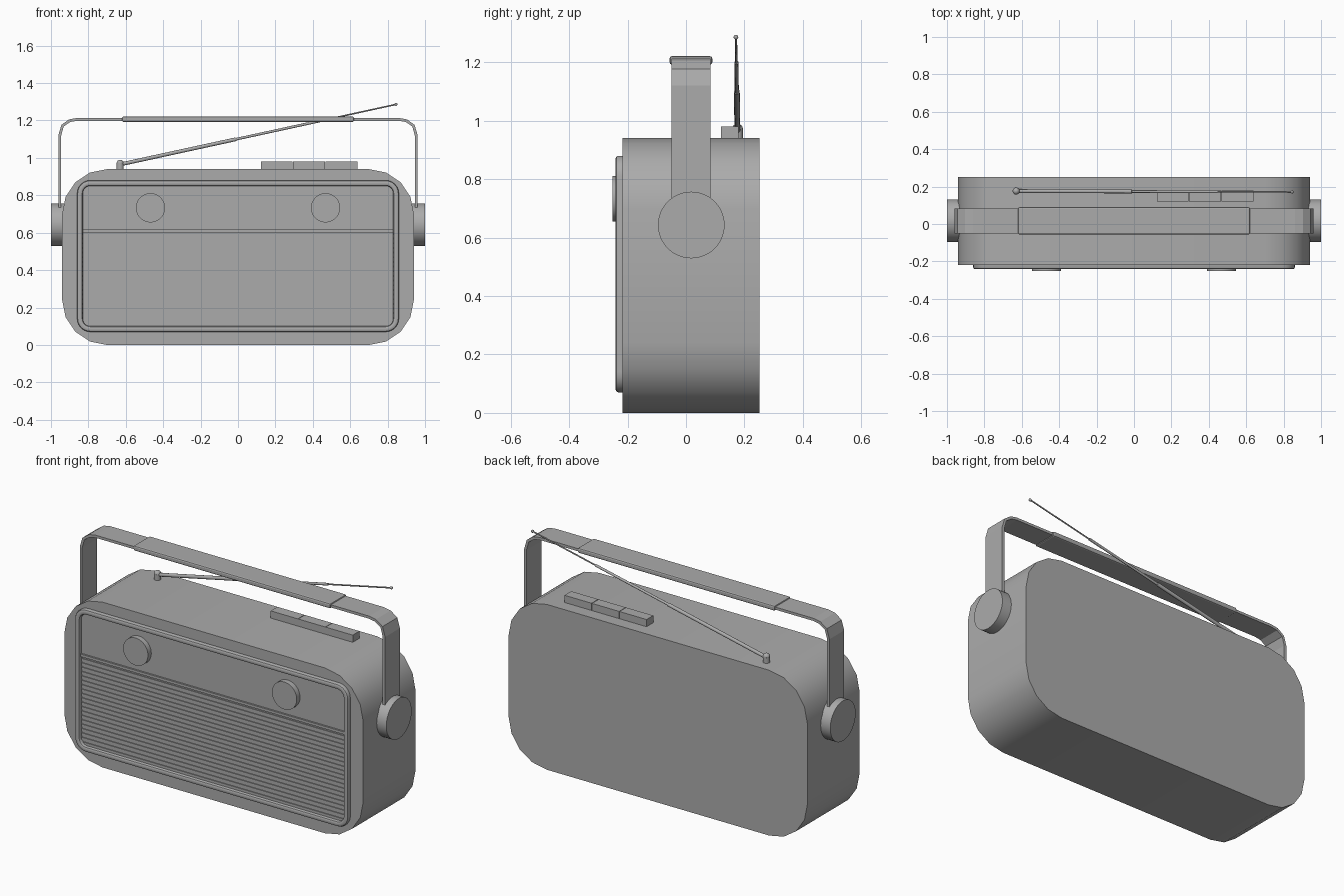
import bpy, bmesh, math
from mathutils import Vector

if "Cube" in bpy.data.objects:
    bpy.data.objects.remove(bpy.data.objects["Cube"], do_unlink=True)

GREY = (0.41, 0.41, 0.41, 1)
grey = bpy.data.materials.new("plain grey")
grey.use_nodes = True
grey.diffuse_color = GREY
grey.node_tree.nodes["Principled BSDF"].inputs["Base Color"].default_value = GREY


def finish(name, bm, smooth=True):
    bmesh.ops.recalc_face_normals(bm, faces=bm.faces)
    mesh = bpy.data.meshes.new(name)
    bm.to_mesh(mesh)
    bm.free()
    ob = bpy.data.objects.new(name, mesh)
    bpy.context.collection.objects.link(ob)
    mesh.materials.append(grey)
    if smooth:
        bpy.ops.object.select_all(action="DESELECT")
        ob.select_set(True)
        bpy.context.view_layer.objects.active = ob
        bpy.ops.object.shade_smooth_by_angle(angle=math.radians(35))
    return ob


def box(name, lo, hi):
    bm = bmesh.new()
    lo, hi = Vector(lo), Vector(hi)
    bmesh.ops.create_cube(bm, size=1)
    for v in bm.verts:
        v.co = (lo + hi) / 2 + v.co * (hi - lo)
    return finish(name, bm, False)


def rod(name, a, b, radius, sides=32):
    a, b = Vector(a), Vector(b)
    bm = bmesh.new()
    bmesh.ops.create_cone(bm, cap_ends=True, segments=sides, radius1=radius,
                          radius2=radius, depth=(b - a).length)
    turn = (b - a).to_track_quat("Z", "Y")
    for v in bm.verts:
        v.co = turn @ v.co + (a + b) / 2
    return finish(name, bm)


def ball(name, centre, radius):
    bm = bmesh.new()
    bmesh.ops.create_uvsphere(bm, u_segments=16, v_segments=8, radius=radius)
    bmesh.ops.translate(bm, verts=bm.verts, vec=centre)
    return finish(name, bm)


def rounded_loft(name, half_x, half_z, centre_z, radius, sections, steps, caps):
    """Loft rounded rectangles; each section is (inset, y)."""
    bm = bmesh.new()
    loops = []
    for inset, y in sections:
        r = radius - inset
        loop = []
        for corner, (sx, sz) in enumerate(((1, 1), (-1, 1), (-1, -1), (1, -1))):
            for i in range(steps + 1):
                a = (corner + i / steps) * math.pi / 2
                loop.append(bm.verts.new((sx * (half_x - radius) + r * math.cos(a), y,
                                          centre_z + sz * (half_z - radius) + r * math.sin(a))))
        loops.append(loop)
    for p, q in zip(loops, loops[1:]):
        for i in range(len(p)):
            j = (i + 1) % len(p)
            bm.faces.new((p[i], p[j], q[j], q[i]))
    if caps:
        bm.faces.new(loops[0])
        bm.faces.new(loops[-1])
    return finish(name, bm)


# Case and raised front surround
rounded_loft("case", 0.94, 0.47, 0.47, 0.24, [(0, -0.218), (0, 0.252)], 4, True)
rounded_loft("front_frame", 0.86, 0.405, 0.475, 0.07,
             [(0, -0.21), (0, -0.232), (0.003, -0.238), (0.009, -0.241), (0.021, -0.241),
              (0.027, -0.238), (0.03, -0.232), (0.03, -0.21)], 6, False)

# Dial panel, divider and slatted speaker grille
box("dial_panel", (-0.832, -0.222, 0.615), (0.832, -0.212, 0.852))
box("panel_divider", (-0.832, -0.232, 0.601), (0.832, -0.212, 0.616))
slats = 20
bottom, top = 0.1, 0.598
pitch = (top - bottom) / slats
for i in range(slats):
    z = bottom + i * pitch
    box(f"grille_slat_{i + 1}", (-0.83, -0.223, z), (0.83, -0.212, z + pitch * 0.6))

# Dials and handle pivots
for side, sign in (("left", 1), ("right", -1)):
    rod(f"{side}_dial", (sign * 0.468, -0.215, 0.733), (sign * 0.468, -0.252, 0.733), 0.078, 48)
    rod(f"{side}_handle_pivot", (sign * 0.92, 0.018, 0.643), (sign, 0.018, 0.643), 0.114, 48)

# Carrying handle: a bent flat strip with a thicker grip
half = [(0.953, 0.66), (0.953, 1.12), (0.938, 1.172), (0.9, 1.199), (0.86, 1.206)]
path = half + [(-x, z) for x, z in reversed(half)]
bm = bmesh.new()
rows = [[bm.verts.new((x, y, z)) for y in (-0.05, 0.083)] for x, z in path]
for p, q in zip(rows, rows[1:]):
    bm.faces.new((p[0], p[1], q[1], q[0]))
handle = finish("handle_strip", bm, False)
solid = handle.modifiers.new("Thickness", "SOLIDIFY")
solid.thickness, solid.offset = 0.015, 0
grip = box("handle_grip", (-0.62, -0.056, 1.192), (0.62, 0.09, 1.221))
edge = grip.modifiers.new("Rounded edges", "BEVEL")
edge.width, edge.segments = 0.008, 2

# Row of push buttons
for i in range(3):
    x = 0.122 + i * 0.173
    box(f"push_button_{i + 1}", (x, 0.12, 0.93), (x + 0.17, 0.18, 0.981))

# Telescopic aerial
base = Vector((-0.63, 0.176, 0.965))
tip = Vector((0.845, 0.171, 1.286))
rod("aerial_mount", (-0.63, 0.176, 0.93), (-0.63, 0.176, 0.972), 0.019, 24)
ball("aerial_joint", (-0.63, 0.176, 0.971), 0.019)
for i, (s, e, r) in enumerate(((0, 0.42, 0.01), (0.42, 0.73, 0.007), (0.73, 1, 0.004))):
    rod(f"aerial_section_{i + 1}", base.lerp(tip, s), base.lerp(tip, e), r, 16)
ball("aerial_tip", tip, 0.008)
